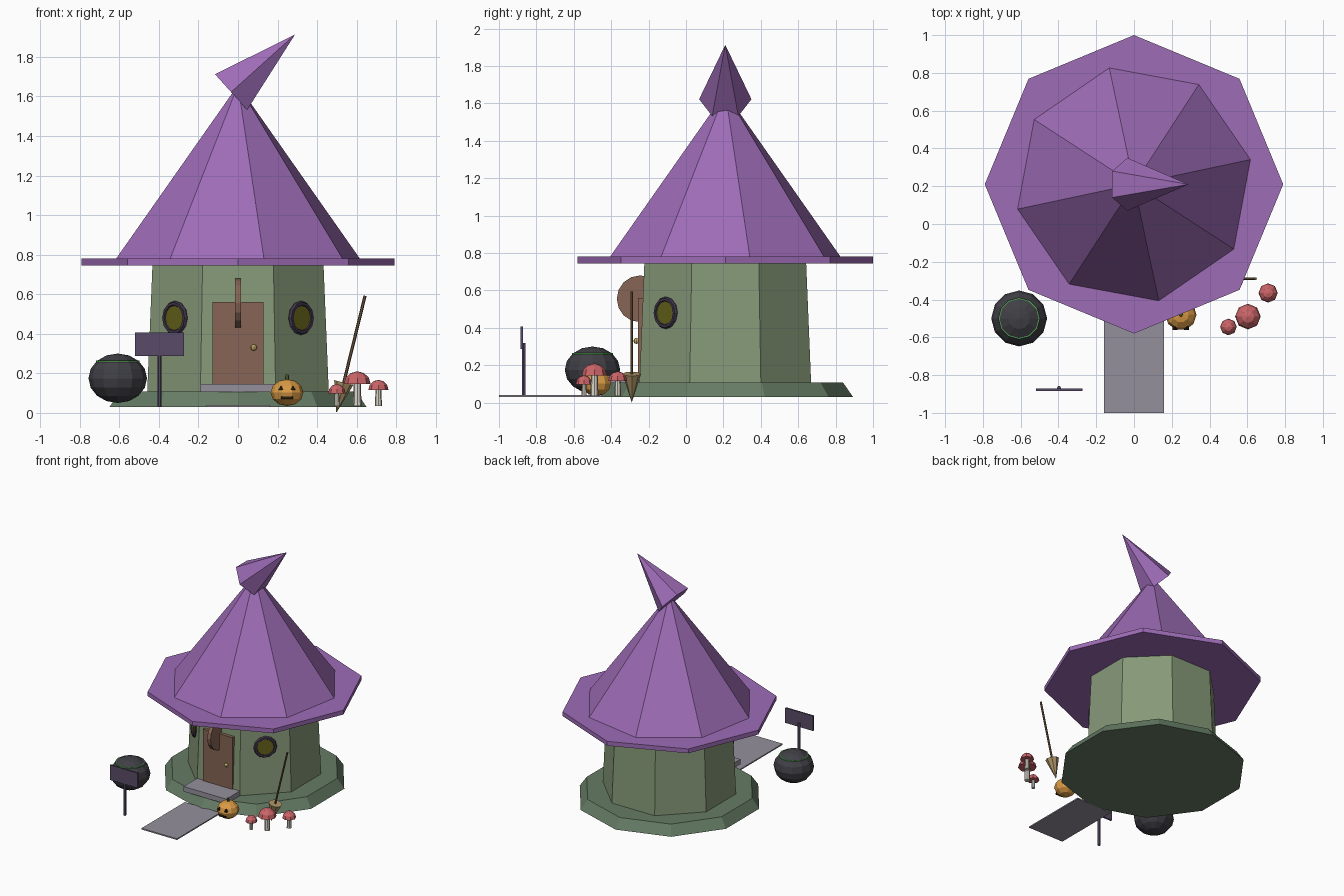
import bpy, bmesh
from math import radians, sin, cos, pi
from mathutils import Matrix, Vector

if "Cube" in bpy.data.objects:
    bpy.data.objects.remove(bpy.data.objects["Cube"])

MATS = {}
COLORS = {
    "purple": (.34, .15, .47), "wall_green": (.24, .32, .19), "stone_green": (.13, .2, .13),
    "brown": (.24, .13, .09), "grey": (.3, .28, .33), "iron": (.05, .05, .06),
    "brew": (.1, .4, .1), "dark_purple": (.1, .07, .14), "frame": (.05, .035, .07),
    "glass": (.13, .12, .01), "orange": (.7, .33, .06), "dark": (.02, .012, .005),
    "red": (.6, .13, .14), "cream": (.7, .66, .58), "wood": (.17, .1, .05),
    "straw": (.42, .3, .14), "gold": (.6, .45, .15), "stem": (.1, .14, .04),
}


def finish(name, bm, color, matrix):
    bmesh.ops.remove_doubles(bm, verts=bm.verts, dist=1e-5)
    bmesh.ops.recalc_face_normals(bm, faces=bm.faces)
    me = bpy.data.meshes.new(name)
    bm.to_mesh(me)
    bm.free()
    if color not in MATS:
        MATS[color] = bpy.data.materials.new(color)
        MATS[color].diffuse_color = (*COLORS[color], 1)
    me.materials.append(MATS[color])
    ob = bpy.data.objects.new(name, me)
    ob.matrix_world = matrix
    bpy.context.collection.objects.link(ob)
    return ob


def lathe(name, profile, sides, color, loc, phase=0, rot=None):
    """Flat-sided solid of revolution from (radius, height) points."""
    bm = bmesh.new()
    rings = []
    for r, z in profile:
        angs = [radians(phase) + 2 * pi * i / sides for i in range(sides)]
        rings.append([bm.verts.new((r * cos(a), r * sin(a), z)) for a in angs])
    for a, b in zip(rings, rings[1:]):
        for i in range(sides):
            j = (i + 1) % sides
            bm.faces.new((a[i], a[j], b[j], b[i]))
    m = Matrix.Translation(loc)
    return finish(name, bm, color, m @ rot.to_4x4() if rot else m)


def solid(r0, r1, z0, z1):
    return [(0, z0), (r0, z0), (r1, z1), (0, z1)]


def ball(r, h, rings, start=-90):
    a = [radians(start + (90 - start) * i / rings) for i in range(rings + 1)]
    pts = [(max(r * cos(t), 0) if i < rings else 0, h * sin(t)) for i, t in enumerate(a)]
    return [(0, pts[0][1])] + pts


def box(name, lo, hi, color):
    bm = bmesh.new()
    bmesh.ops.create_cube(bm, size=1)
    lo, hi = Vector(lo), Vector(hi)
    bmesh.ops.scale(bm, vec=hi - lo, verts=bm.verts)
    return finish(name, bm, color, Matrix.Translation((lo + hi) / 2))


def aim(direction):
    return Vector(direction).to_track_quat('Z', 'Y').to_matrix()


C = (0, .21, 0)

# House body
lathe("foundation", solid(.683, .63, .03, .107), 10, "stone_green", C, 90)
lathe("walls", solid(.497, .468, .1, .75), 8, "wall_green", C, 22.5)

# Hat roof
lathe("roof_brim", solid(.79, .79, .745, .78), 8, "purple", C)
lathe("roof_cone", solid(.63, .02, .78, 1.63), 8, "purple", C, 12)
lathe("roof_bent_tip", solid(.14, 0, 0, .435), 6, "purple", (-.035, .21, 1.622), 30,
      Matrix.Rotation(radians(48), 3, 'Y'))

# Door, step and path
box("door", (-.13, -.257, .145), (.13, -.19, .56), "brown")
lathe("door_arch", solid(.125, .125, -.015, .015), 16, "brown", (0, -.245, .555), 0,
      Matrix.Rotation(radians(90), 3, 'Y'))
lathe("door_knob", ball(.016, .016, 6), 8, "gold", (.08, -.265, .33))
box("doorstep", (-.19, -.42, .105), (.19, -.2, .145), "grey")
box("path", (-.158, -1, .03), (.158, -.45, .04), "grey")

# Round windows on the two front diagonal walls
for side, s in (("left", -1), ("right", 1)):
    n = Vector((s, -1, 0)).normalized()
    pos = Vector((0, .21, .48)) + n * .45
    tube = [(.073 + .014 * cos(t * pi / 3), .014 * sin(t * pi / 3)) for t in range(7)]
    lathe("window_frame_" + side, tube, 12, "frame", pos, 0, aim(n))
    lathe("window_glass_" + side, solid(.073, .073, -.02, .006), 12, "glass", pos, 0, aim(n))

# Cauldron with brew
lathe("cauldron", ball(.148, .125, 8), 12, "iron", (-.608, -.5, .175))
lathe("cauldron_brew", solid(.11, .11, .25, .264), 12, "brew", (-.608, -.5, 0))

# Signpost
lathe("sign_post", solid(.011, .011, .03, .32), 6, "dark_purple", (-.397, -.868, 0))
box("sign_board", (-.52, -.884, .287), (-.272, -.871, .407), "dark_purple")

# Carved pumpkin
P = Vector((.248, -.48, .103))
lathe("pumpkin", ball(.083, .068, 6), 10, "orange", P)
lathe("pumpkin_stem", solid(.011, .008, .06, .092), 6, "stem", P)
for side, s in (("left", -1), ("right", 1)):
    lathe("pumpkin_eye_" + side, solid(.015, .015, -.012, .012), 3, "dark",
          P + Vector((.03 * s, -.068, .02)), 90, Matrix.Rotation(radians(90), 3, 'X'))
box("pumpkin_mouth", P + Vector((-.03, -.078, -.034)), P + Vector((.03, -.055, -.021)), "dark")

# Mushrooms: x, y, cap radius, cap base, top, stem radius
for i, (x, y, r, z0, z1, rs) in enumerate([(.603, -.49, .068, .145, .21, .022),
                                           (.71, -.365, .051, .115, .167, .018),
                                           (.5, -.545, .044, .098, .146, .014)]):
    lathe(f"mushroom_stem_{i}", solid(rs, rs * .8, .035, z0 + .01), 8, "cream", (x, y, 0))
    lathe(f"mushroom_cap_{i}", ball(r, z1 - z0, 3, 0), 8, "red", (x, y, z0))

# Leaning broom
tilt = Matrix.Rotation(radians(13.8), 3, 'Y')
B = (.497, -.29, 0)
lathe("broom_bristles", solid(0, .05, 0, .158), 8, "straw", B, 0, tilt)
lathe("broom_handle", solid(.008, .008, .14, .61), 6, "wood", B, 0, tilt)

for m in bpy.data.materials:
    if m.users and not m.is_grease_pencil:
        m.use_nodes = True
        m.node_tree.nodes["Principled BSDF"].inputs["Base Color"].default_value = m.diffuse_color
